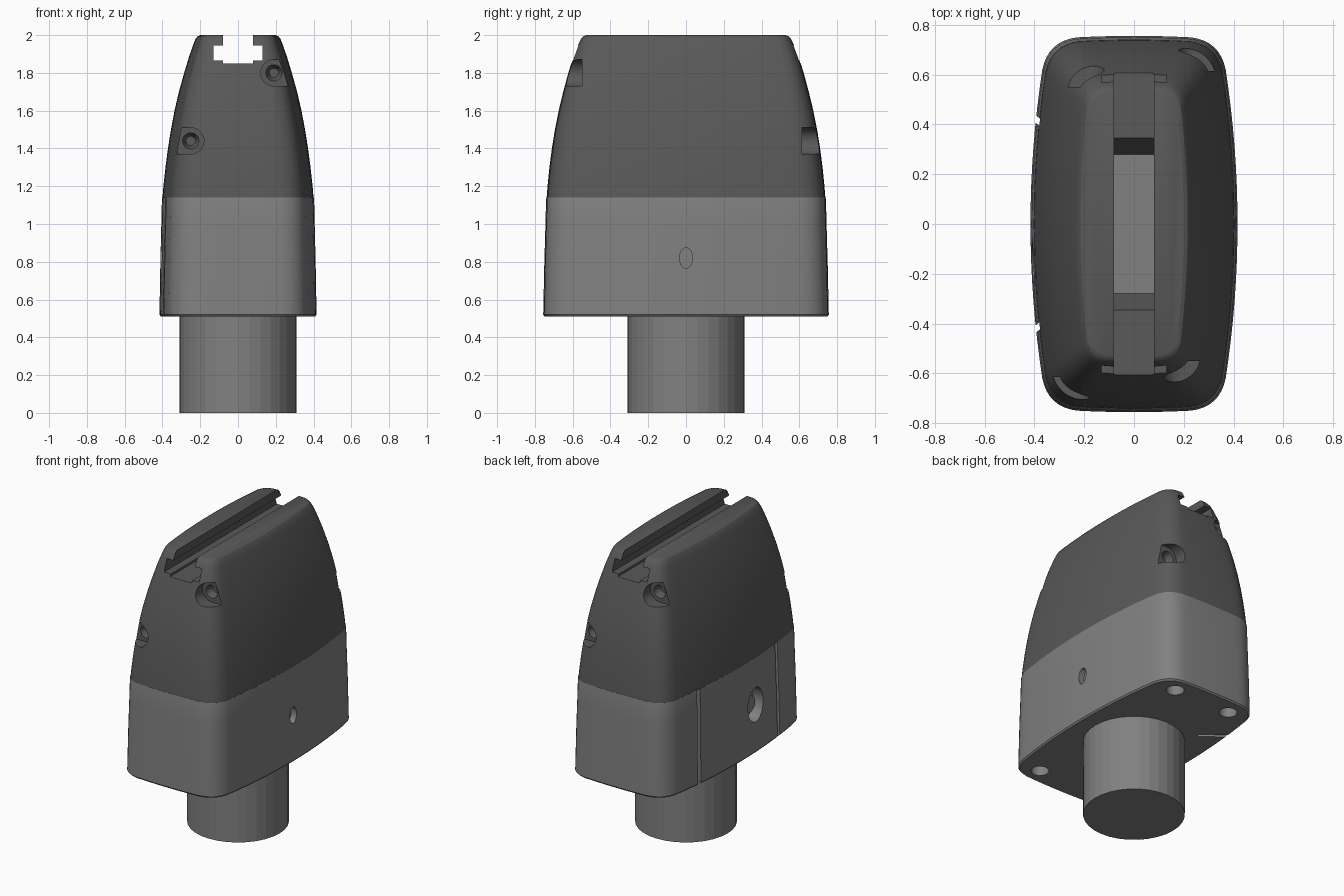
import bpy, bmesh, math
from mathutils import Matrix, Vector

if "Cube" in bpy.data.objects:
    bpy.data.objects.remove(bpy.data.objects["Cube"])


def new_object(name, bm, mat=None):
    bmesh.ops.recalc_face_normals(bm, faces=bm.faces)
    me = bpy.data.meshes.new(name)
    bm.to_mesh(me)
    bm.free()
    ob = bpy.data.objects.new(name, me)
    bpy.context.collection.objects.link(ob)
    if mat:
        me.materials.append(mat)
    return ob


def material(name, v):
    m = bpy.data.materials.new(name)
    m.diffuse_color = (v, v, v, 1)
    m.use_nodes = True
    m.node_tree.nodes["Principled BSDF"].inputs["Base Color"].default_value = m.diffuse_color
    return m


def section(hx, hy, n=8):
    """Rounded rectangle with gently bulging sides."""
    bx, by, r = 0.17 * hx, 0.02, 0.28 * hx
    side = lambda y: hx - bx * (y / hy) ** 2
    end = lambda x: hy - by * (x / hx) ** 2
    ys, xe = hy - by - r, hx - bx - r
    a, c, b = Vector((side(ys), ys)), Vector((hx - bx, hy - by)), Vector((xe, end(xe)))
    q = [Vector((side(ys * i / n), ys * i / n)) for i in range(n)]
    q += [a * (1 - t) ** 2 + c * 2 * t * (1 - t) + b * t * t for t in [i / 8 for i in range(9)]]
    q += [Vector((xe * (1 - i / 5), end(xe * (1 - i / 5)))) for i in range(1, 6)]
    half = q + [Vector((-p.x, p.y)) for p in reversed(q[:-1])]
    return half + [Vector((p.x, -p.y)) for p in reversed(half[1:-1])]


def loft(name, rows, mat):
    bm = bmesh.new()
    rings = [[bm.verts.new((p.x, p.y, z)) for p in section(hx, hy)] for z, hx, hy in rows]
    for lo, hi in zip(rings, rings[1:]):
        for i in range(len(lo)):
            j = (i + 1) % len(lo)
            bm.faces.new((lo[i], lo[j], hi[j], hi[i]))
    bm.faces.new(rings[0])
    bm.faces.new(rings[-1])
    return new_object(name, bm, mat)


def box(name, lo, hi, mat=None, spin=0):
    bm = bmesh.new()
    lo, hi = Vector(lo), Vector(hi)
    bmesh.ops.create_cube(bm, size=1, matrix=Matrix.Translation((lo + hi) / 2)
                          @ Matrix.Rotation(spin, 4, 'Z') @ Matrix.Diagonal((*(hi - lo), 1)))
    return new_object(name, bm, mat)


def tube(name, c, r1, r2, depth, rot=(0, 'Z'), scale=(1, 1, 1), seg=24, mat=None):
    bm = bmesh.new()
    bmesh.ops.create_cone(bm, cap_ends=True, segments=seg, radius1=r1, radius2=r2, depth=depth,
                          matrix=Matrix.Translation(c) @ Matrix.Diagonal((*scale, 1))
                          @ Matrix.Rotation(rot[0], 4, rot[1]))
    return new_object(name, bm, mat)


def prism(name, outline, axis, a, b):
    """Extrude a 2D outline along axis 'x' (yz outline) or 'y' (xz outline)."""
    bm = bmesh.new()
    put = (lambda p, t: (t, p[0], p[1])) if axis == 'x' else (lambda p, t: (p[0], t, p[1]))
    f = bm.faces.new([bm.verts.new(put(p, a)) for p in outline])
    ext = bmesh.ops.extrude_face_region(bm, geom=[f])['geom']
    move = Vector((b - a, 0, 0)) if axis == 'x' else Vector((0, b - a, 0))
    bmesh.ops.translate(bm, vec=move, verts=[v for v in ext if isinstance(v, bmesh.types.BMVert)])
    return new_object(name, bm)


def cut(target, cutter):
    cutter.hide_render = True
    m = target.modifiers.new('cut', 'BOOLEAN')
    m.operation, m.solver, m.object = 'DIFFERENCE', 'EXACT', cutter
    bpy.context.view_layer.objects.active = target
    bpy.ops.object.modifier_apply(modifier=m.name)
    bpy.data.objects.remove(cutter)


dark = material('dark_grey', 0.1)
light = material('mid_grey', 0.22)
H = math.pi / 2

# Main shells
upper = loft('upper_housing', [
    (1.14, .400, .738), (1.2, .395, .733), (1.3, .384, .723), (1.4, .371, .710),
    (1.5, .355, .694), (1.6, .336, .674), (1.7, .313, .650), (1.8, .285, .623),
    (1.88, .261, .598), (1.95, .237, .573), (1.98, .225, .558), (1.993, .215, .547),
    (2.0, .200, .532)], dark)
lower = loft('lower_housing', [
    (.51, .408, .748), (.52, .416, .756), (.8, .411, .750), (1.0, .406, .744),
    (1.13, .403, .741), (1.14, .401, .739)], light)
post = tube('mounting_post', (0, 0, .258), .31, .31, .516, seg=32, mat=light)

# T-shaped rail slot along the top, with a sloped pocket in its floor
cut(upper, box('slot', (-.08, -1, 1.85), (.08, 1, 2.1)))
cut(upper, box('slot_wide', (-.13, -1, 1.865), (.13, 1, 1.945)))
cut(upper, prism('pocket', [(-.35, 1.86), (-.28, 1.72), (.28, 1.72), (.35, 1.86)],
                 'x', -.0795, .0795))
box('pocket_floor', (-.085, -.28, 1.69), (.085, .28, 1.723), light)

# Corner screw recesses, repeated by half-turn on the back
for s in (1, -1):
    for x, z, floor, d in ((.19, 1.8, .55, 1), (-.25, 1.44, .615, -1)):
        r = .07
        arc = [(s * (x - d * r * math.cos(t)), z + r * math.sin(t))
               for t in [H - math.pi * i / 14 for i in range(15)]]
        arc += [(s * (x + d * .3), z - r), (s * (x + d * .3), z + r)]
        cut(upper, prism('recess', arc, 'y', -s * floor, -s * (floor + .3)))
        cut(upper, tube('screw_hole', (s * x, -s * (floor - .02), z), .025, .047, .06,
                        (s * H, 'X')))

# Slanted grooves beside the removable side panel
for s in (1, -1):
    a = s * math.radians(-37)
    c = Vector((-.40, s * .425, .82)) + Vector((math.cos(a), math.sin(a), 0)) * .06
    cut(lower, box('groove', c - Vector((.13, .012, .40)), c + Vector((.13, .012, .40)), spin=a))

# Oval side openings and the panel fastener
cut(lower, tube('panel_opening', (-.40, -.157, .83), .1, .1, .14, (H, 'Y'), (1, .85, 1.15)))
tube('panel_screw', (-.34, -.157, .82), .055, .055, .05, (H, 'Y'), mat=light)
cut(lower, tube('side_opening', (.42, 0, .82), .055, .055, .1, (H, 'Y'), (1, .62, 1), seg=20))

# Four blind holes underneath
for x in (-.21, .21):
    for y in (-.64, .64):
        cut(lower, tube('foot_hole', (x, y, .51), .055, .055, .3))

# Smooth shells, sharp edges kept
bpy.ops.object.select_all(action='DESELECT')
for ob in (upper, lower):
    ob.select_set(True)
bpy.context.view_layer.objects.active = upper
bpy.ops.object.shade_smooth_by_angle(angle=math.radians(25))
